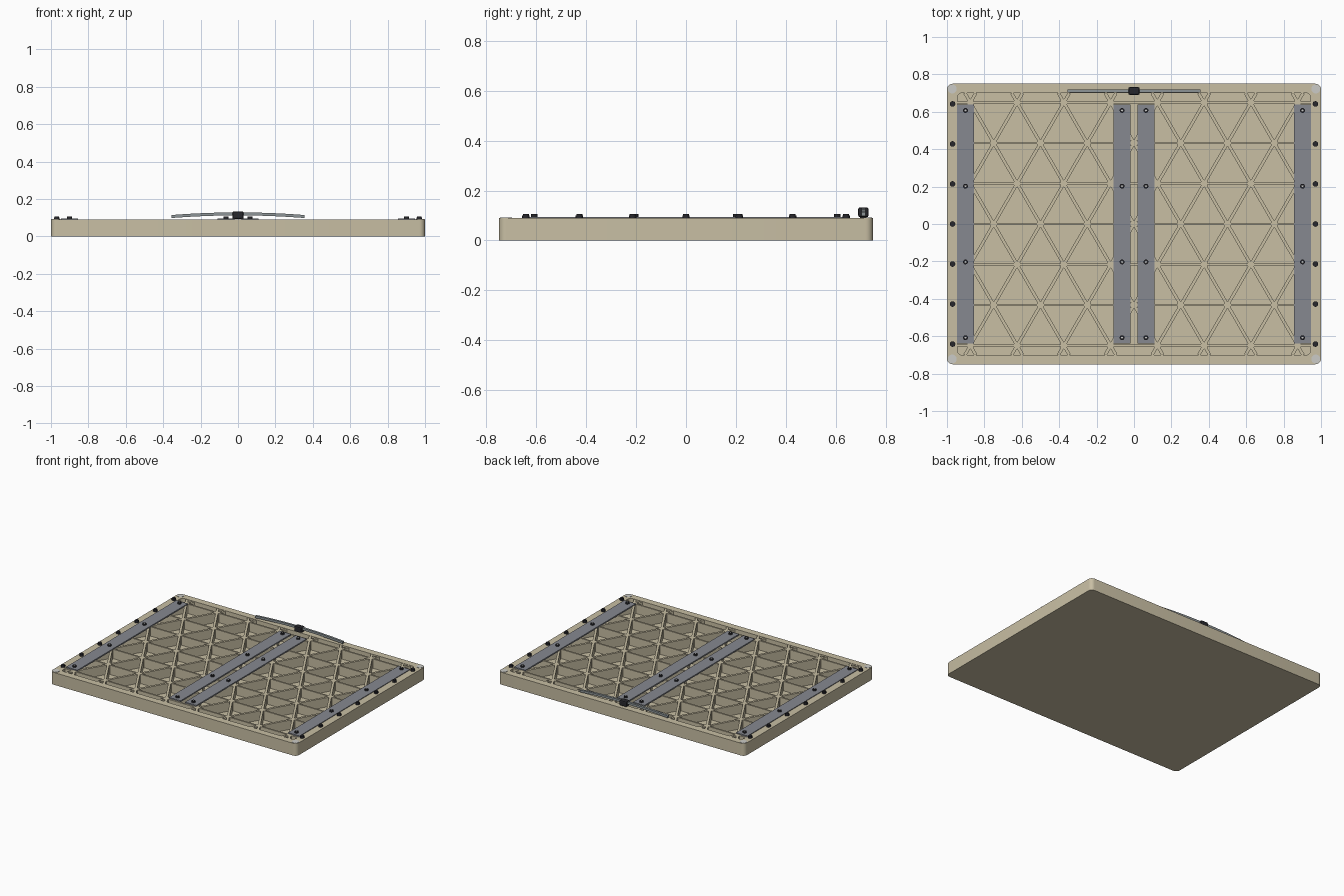
import bpy, bmesh, math
from mathutils import Matrix, Vector

if "Cube" in bpy.data.objects:
    bpy.data.objects.remove(bpy.data.objects["Cube"])

HX, HY, TOP, FLOOR = 1.0, 0.75, 0.09, 0.02
IX, IY = 0.945, 0.70


def material(name, rgb):
    m = bpy.data.materials.new(name)
    m.use_nodes = True
    m.diffuse_color = (*rgb, 1)
    m.node_tree.nodes["Principled BSDF"].inputs["Base Color"].default_value = (*rgb, 1)
    return m


TAN = material("tan", (0.58, 0.52, 0.37))
STEEL = material("blue grey", (0.24, 0.25, 0.28))
BLACK = material("black", (0.02, 0.02, 0.025))
PALE = material("pale grey", (0.6, 0.6, 0.57))
WIRE = material("strap grey", (0.27, 0.30, 0.31))


def finish(name, bm, *mats, smooth=False):
    bmesh.ops.recalc_face_normals(bm, faces=bm.faces)
    me = bpy.data.meshes.new(name)
    bm.to_mesh(me)
    bm.free()
    ob = bpy.data.objects.new(name, me)
    bpy.context.collection.objects.link(ob)
    for m in mats:
        me.materials.append(m)
    if smooth:
        bpy.ops.object.select_all(action="DESELECT")
        ob.select_set(True)
        bpy.context.view_layer.objects.active = ob
        bpy.ops.object.shade_smooth_by_angle(angle=math.radians(35))
    return ob


def add_box(bm, centre, size, angle=0.0):
    mat = Matrix.Translation(centre) @ Matrix.Rotation(angle, 4, "Z") @ Matrix.Diagonal((*size, 1))
    bmesh.ops.create_cube(bm, size=1, matrix=mat)


def add_disc(bm, x, y, z0, z1, r, sides=16, index=0):
    before = set(bm.faces)
    bmesh.ops.create_cone(bm, cap_ends=True, segments=sides, radius1=r, radius2=r, depth=z1 - z0,
                          matrix=Matrix.Translation((x, y, (z0 + z1) / 2)))
    for f in set(bm.faces) - before:
        f.material_index = index


def rounded_ring(bm, hx, hy, r, z, steps=6):
    verts = []
    for i, (sx, sy) in enumerate(((1, 1), (-1, 1), (-1, -1), (1, -1))):
        for k in range(steps + 1):
            a = (i + k / steps) * math.pi / 2
            verts.append(bm.verts.new((sx * (hx - r) + r * math.cos(a), sy * (hy - r) + r * math.sin(a), z)))
    return verts


# Tray: outer wall, flat rim, inner wall and floor
bm = bmesh.new()
rings = [rounded_ring(bm, HX, HY, 0.03, 0), rounded_ring(bm, HX, HY, 0.03, TOP),
         rounded_ring(bm, IX, IY, 0.025, TOP), rounded_ring(bm, IX, IY, 0.025, FLOOR)]
for a, b in zip(rings, rings[1:]):
    for i in range(len(a)):
        j = (i + 1) % len(a)
        bm.faces.new((a[i], a[j], b[j], b[i]))
bm.faces.new(rings[0])
bm.faces.new(rings[-1])
finish("tray", bm, TAN, smooth=True)

# Triangular stiffening ribs with round bosses where they meet
SIDE = 0.25
ROW = SIDE * math.sqrt(3) / 2
RIB_TOP = TOP - 0.002
MID, TALL = (RIB_TOP + FLOOR) / 2, RIB_TOP - FLOOR
bm = bmesh.new()
for row in range(-3, 4):
    add_box(bm, (0, row * ROW, MID), (2 * IX + 0.01, 0.012, TALL))
    for col in range(-4, 5):
        x = (col + (row % 2) / 2) * SIDE
        if abs(x) < IX - 0.02:
            add_disc(bm, x, row * ROW, FLOOR, RIB_TOP, 0.02, 12)
slope = math.sqrt(3)
for s in (1, -1):
    for k in range(-6, 7):
        # clip each slanted line to the inside of the tray
        y_lo, y_hi = -IY, IY
        ends = sorted(s * slope * (x - k * SIDE) for x in (-IX, IX))
        y_lo, y_hi = max(y_lo, ends[0]), min(y_hi, ends[1])
        if y_hi - y_lo > 0.03:
            yc = (y_lo + y_hi) / 2
            add_box(bm, (k * SIDE + s * yc / slope, yc, MID),
                    ((y_hi - y_lo) * 2 / slope, 0.017, TALL), s * math.pi / 3)
finish("ribs", bm, TAN)

# Mounting bars with four bolts each
BAR_TOP = TOP + 0.005
for name, x in (("right_outer", -0.901), ("right_inner", -0.064), ("left_inner", 0.064), ("left_outer", 0.901)):
    bm = bmesh.new()
    add_box(bm, (x, 0, TOP), (0.092, 1.28, 0.01))
    finish(name + "_bar", bm, STEEL)
    bm = bmesh.new()
    for i in range(4):
        y = 0.607 - i * 0.405
        add_disc(bm, x, y, TOP, TOP + 0.016, 0.013)
        add_disc(bm, x, y, TOP + 0.016, TOP + 0.017, 0.005, 6, 1)
    finish(name + "_bar_bolts", bm, BLACK, PALE, smooth=True)

# Studs along both side rims
for name, x in (("right", -0.97), ("left", 0.97)):
    bm = bmesh.new()
    for i in range(-3, 4):
        add_disc(bm, x, i * 0.214, TOP - 0.01, TOP + 0.011, 0.015)
        add_disc(bm, x, i * 0.214, TOP + 0.011, TOP + 0.017, 0.012)
    finish(name + "_rim_studs", bm, BLACK, smooth=True)

# Pale corner pads
bm = bmesh.new()
for sx in (1, -1):
    for sy in (1, -1):
        add_disc(bm, sx * 0.972, sy * 0.722, TOP - 0.002, TOP + 0.002, 0.024, 20)
finish("corner_pads", bm, PALE)

# Bowed hanging strap along the back rim
bm = bmesh.new()
last = None
STEPS = 16
for i in range(STEPS + 1):
    t = 2 * i / STEPS - 1
    z = 0.12 - 0.014 * t * t
    ring = [bm.verts.new((0.355 * t, 0.712 + dy, z + dz))
            for dy, dz in ((-0.008, -0.008), (0.008, -0.008), (0.008, 0.008), (-0.008, 0.008))]
    if last:
        for k in range(4):
            bm.faces.new((last[k], last[(k + 1) % 4], ring[(k + 1) % 4], ring[k]))
    else:
        bm.faces.new(ring)
    last = ring
bm.faces.new(last)
finish("hanging_strap", bm, WIRE)

# Clip block at the middle of the strap
bm = bmesh.new()
add_box(bm, (0, 0.711, 0.113), (0.06, 0.042, 0.04))
clip = finish("strap_clip", bm, BLACK)
bevel = clip.modifiers.new("rounding", "BEVEL")
bevel.width, bevel.segments = 0.008, 2
